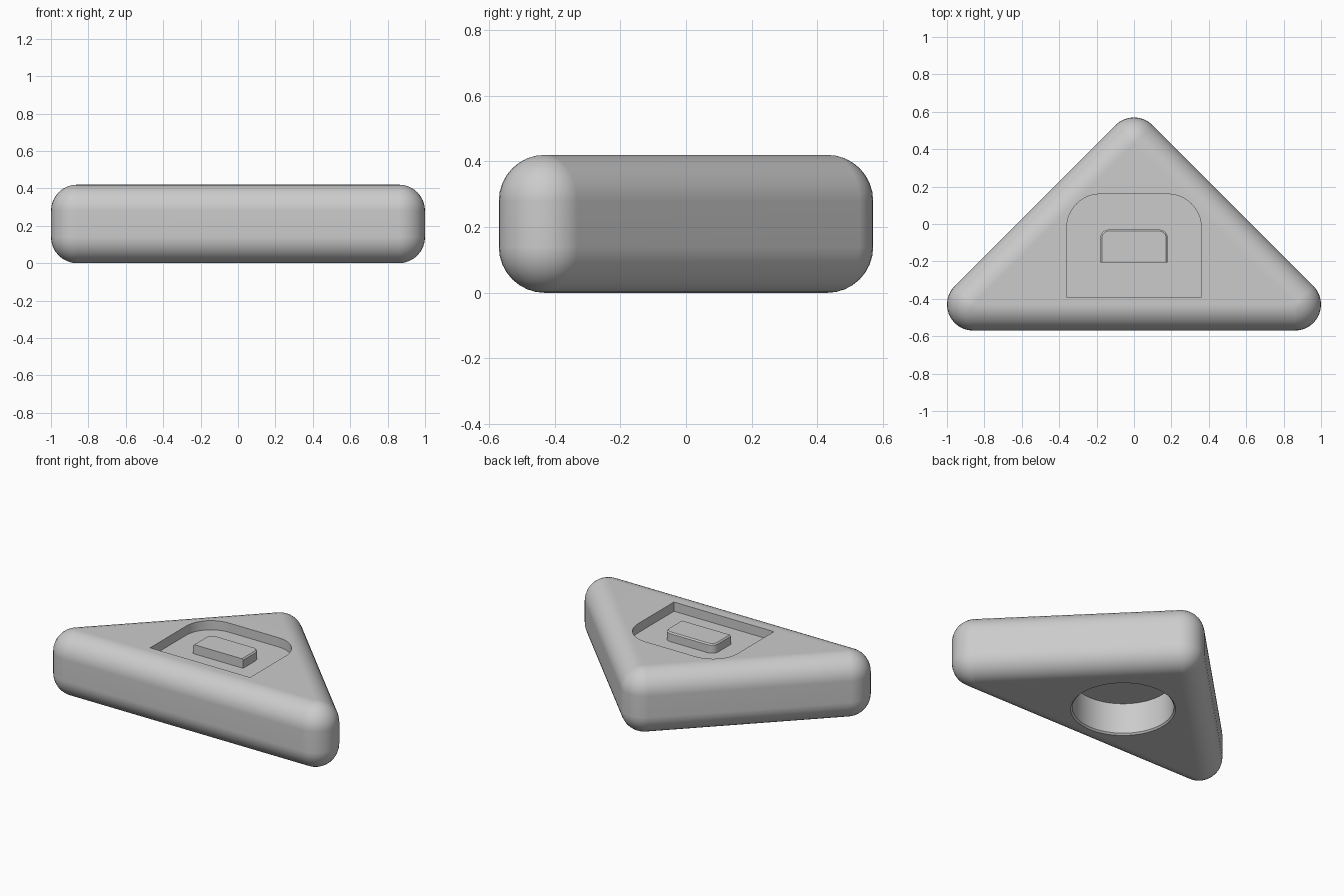
import bpy, bmesh
from math import sin, cos, pi, radians
from mathutils import Matrix

cube = bpy.data.objects.get("Cube")
if cube:
    bpy.data.objects.remove(cube, do_unlink=True)

HEIGHT, ROUND, DEPTH = 0.42, 0.14, 0.06

grey = bpy.data.materials.new("plain grey")
grey.use_nodes = True
grey.diffuse_color = (0.6, 0.6, 0.6, 1)
grey.node_tree.nodes["Principled BSDF"].inputs["Base Color"].default_value = (0.6, 0.6, 0.6, 1)


def make_object(name, bm):
    bmesh.ops.recalc_face_normals(bm, faces=bm.faces)
    mesh = bpy.data.meshes.new(name)
    bm.to_mesh(mesh)
    bm.free()
    mesh.materials.append(grey)
    obj = bpy.data.objects.new(name, mesh)
    bpy.context.collection.objects.link(obj)
    return obj


def stack(name, rings):
    """Solid skinned through matching outlines, each given as (points, z)."""
    bm = bmesh.new()
    loops = [[bm.verts.new((x, y, z)) for x, y in pts] for pts, z in rings]
    n = len(loops[0])
    for low, high in zip(loops, loops[1:]):
        for i in range(n):
            j = (i + 1) % n
            bm.faces.new((low[i], low[j], high[j], high[i]))
    bm.faces.new(loops[0][::-1])
    bm.faces.new(loops[-1])
    return make_object(name, bm)


def arch(half, front, back, r, steps=12):
    """Square front corners, rounded back corners."""
    pts = [(-half, front), (half, front)]
    for cx, start in ((half - r, 0), (r - half, pi / 2)):
        for i in range(steps + 1):
            a = start + pi / 2 * i / steps
            pts.append((cx + r * cos(a), back - r + r * sin(a)))
    return pts


def circle(r, cy, n=64):
    return [(r * cos(2 * pi * i / n), cy + r * sin(2 * pi * i / n)) for i in range(n)]


def activate(obj):
    bpy.ops.object.select_all(action="DESELECT")
    obj.select_set(True)
    bpy.context.view_layer.objects.active = obj


def cut(obj, cutter):
    mod = obj.modifiers.new("cut", "BOOLEAN")
    mod.operation, mod.solver, mod.object = "DIFFERENCE", "EXACT", cutter
    activate(obj)
    bpy.ops.object.modifier_apply(modifier=mod.name)
    bpy.data.objects.remove(cutter, do_unlink=True)


def smooth(obj):
    activate(obj)
    bpy.ops.object.shade_smooth_by_angle(angle=radians(30))
    obj.modifiers.new("even shading", "WEIGHTED_NORMAL").keep_sharp = True


# Rounded triangular body: the hull of a ball at every corner
bm = bmesh.new()
for x, y in ((-0.86, -0.43), (0.86, -0.43), (0, 0.43)):
    for z in (ROUND, HEIGHT - ROUND):
        bmesh.ops.create_uvsphere(bm, u_segments=32, v_segments=16, radius=ROUND,
                                  matrix=Matrix.Translation((x, y, z)))
hull = bmesh.ops.convex_hull(bm, input=bm.verts)
inside = {v for v in hull["geom_interior"] + hull["geom_unused"]
          if isinstance(v, bmesh.types.BMVert)}
bmesh.ops.delete(bm, geom=list(inside), context="VERTS")
bmesh.ops.dissolve_limit(bm, angle_limit=radians(0.5), verts=bm.verts, edges=bm.edges)
body = make_object("body", bm)

# Arched recess in the top
outline = arch(0.36, -0.39, 0.16, 0.18)
cut(body, stack("recess_cutter", [(outline, HEIGHT - DEPTH), (outline, HEIGHT + 0.1)]))

# Round blind hole in the underside, with a chamfered rim
hole = [(circle(0.32, -0.1), -0.01), (circle(0.30, -0.1), 0.01), (circle(0.30, -0.1), 0.21)]
cut(body, stack("hole_cutter", hole))
smooth(body)

# Raised tab in the recess, its top edge slightly eased at the sides and back
wide = arch(0.18, -0.205, -0.03, 0.045, 6)
narrow = arch(0.172, -0.205, -0.038, 0.037, 6)
tab = stack("raised_tab", [(wide, HEIGHT - DEPTH - 0.01), (wide, HEIGHT - 0.008), (narrow, HEIGHT)])
smooth(tab)
